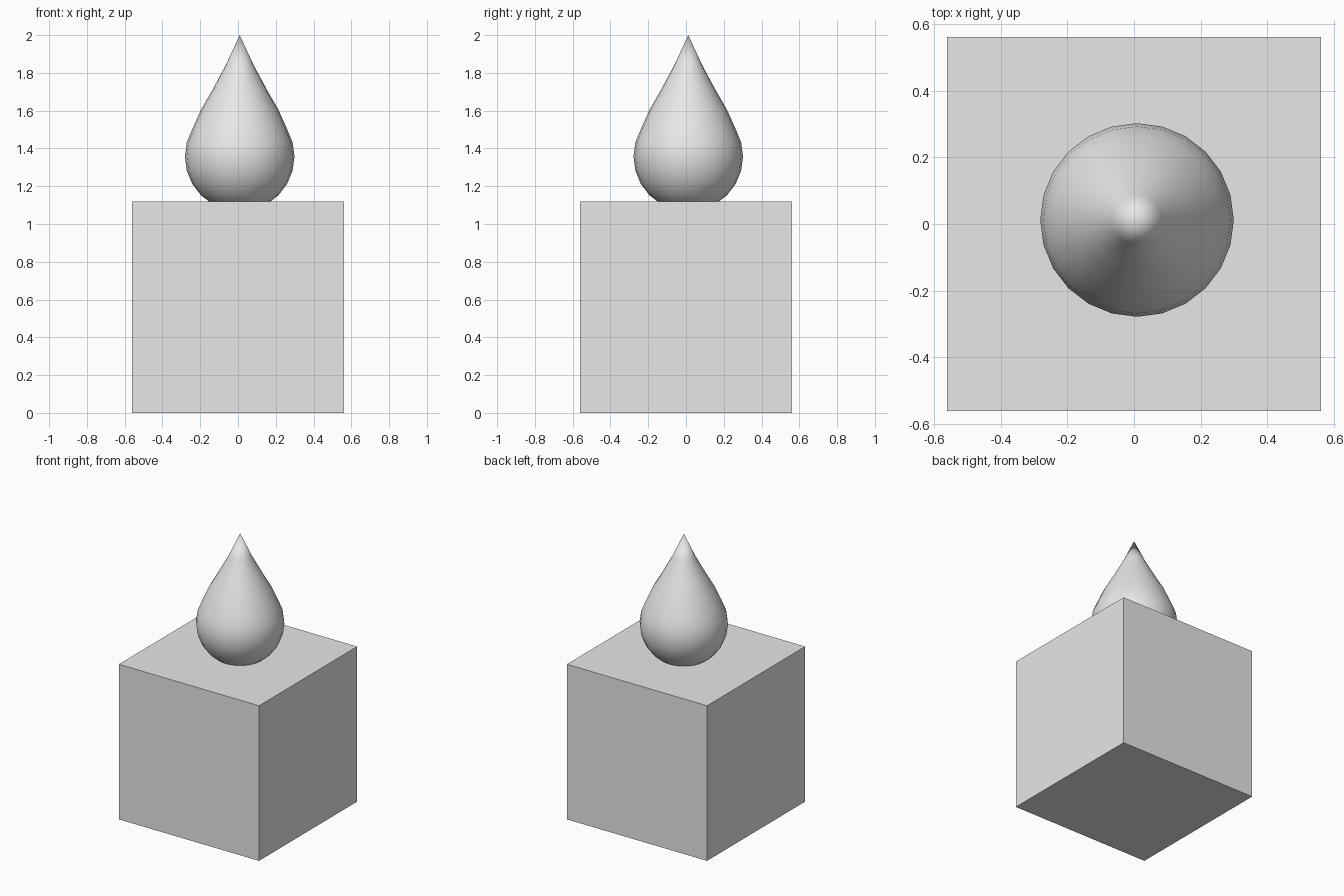
import bpy
import bmesh
from math import sin, cos, pi, radians

if "Cube" in bpy.data.objects:
    bpy.data.objects.remove(bpy.data.objects["Cube"], do_unlink=True)

# Single plain material
GREY = (0.8, 0.8, 0.8, 1.0)
grey = bpy.data.materials.new("light grey")
grey.use_nodes = True
grey.diffuse_color = GREY
grey.node_tree.nodes["Principled BSDF"].inputs["Base Color"].default_value = GREY


def add_object(name, bm, location):
    mesh = bpy.data.meshes.new(name)
    bmesh.ops.recalc_face_normals(bm, faces=bm.faces)
    bm.to_mesh(mesh)
    bm.free()
    mesh.materials.append(grey)
    obj = bpy.data.objects.new(name, mesh)
    obj.location = location
    bpy.context.collection.objects.link(obj)
    return obj


# Cube base
SIZE = 1.12
bm = bmesh.new()
bmesh.ops.create_cube(bm, size=SIZE)
add_object("base_block", bm, (0, 0, SIZE / 2))

# Drop: a sphere profile whose upper rings are drawn out to a point
RADIUS, SIDES, CENTRE_Z = 0.29, 24, 1.357
profile = [(RADIUS * cos(radians(a)), RADIUS * sin(radians(a)))
           for a in range(-75, 31, 15)]
profile += [(0.205, 0.248), (0.145, 0.352), (0.075, 0.482)]

bm = bmesh.new()
rings = [[bm.verts.new((r * cos(2 * pi * i / SIDES), r * sin(2 * pi * i / SIDES), z))
          for i in range(SIDES)] for r, z in profile]
bottom = bm.verts.new((0, 0, -RADIUS))
tip = bm.verts.new((0, 0, 2 - CENTRE_Z))
for i in range(SIDES):
    j = (i + 1) % SIDES
    for low, high in zip(rings, rings[1:]):
        bm.faces.new((low[i], low[j], high[j], high[i]))
    bm.faces.new((bottom, rings[0][j], rings[0][i]))
    bm.faces.new((rings[-1][i], rings[-1][j], tip))
for face in bm.faces:
    face.smooth = True
add_object("drop", bm, (0.009, 0.012, CENTRE_Z))
